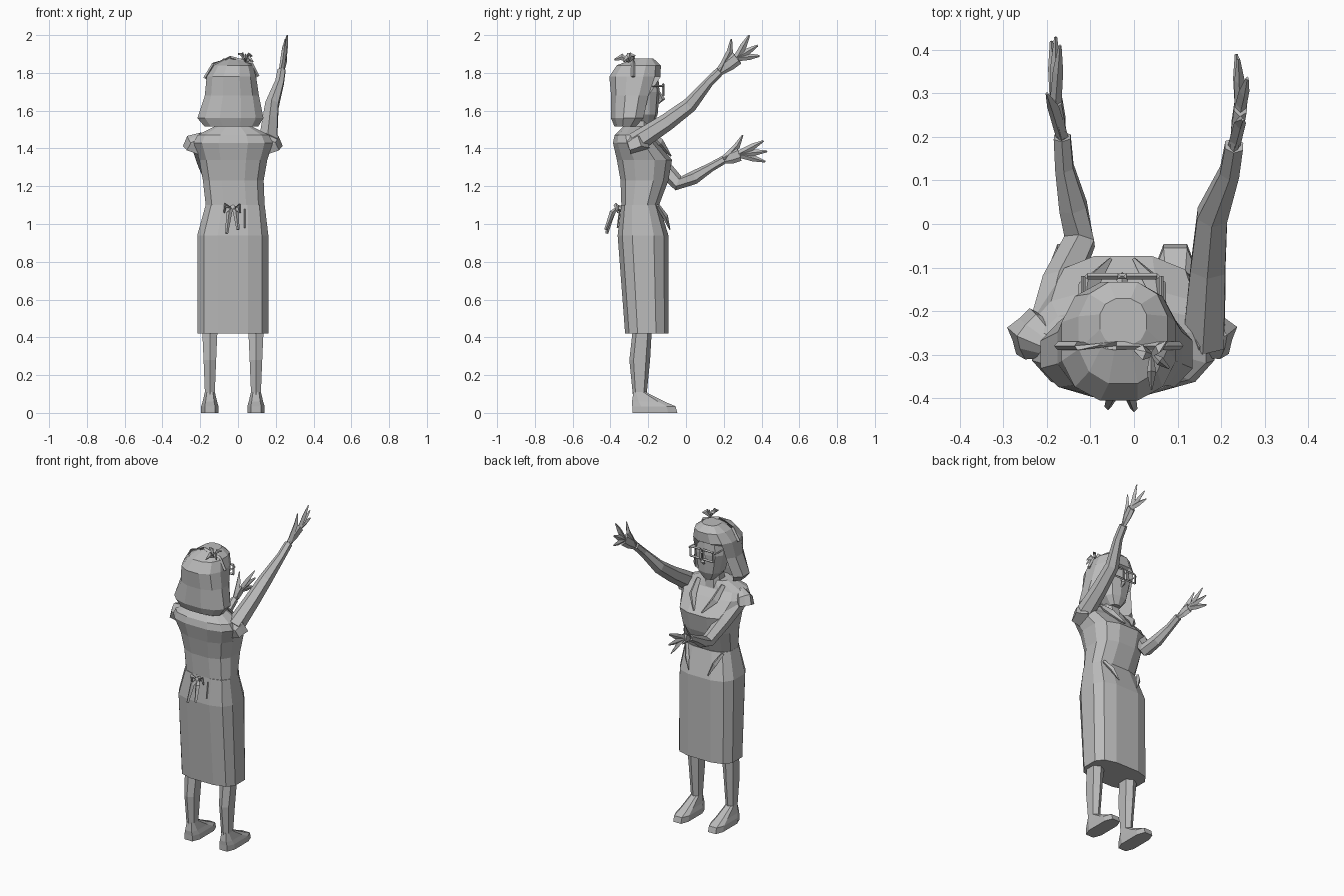
import bpy
import bmesh
import math
from mathutils import Vector

default_cube = bpy.data.objects.get("Cube")
if default_cube:
    bpy.data.objects.remove(default_cube, do_unlink=True)

UNIT = 0.01          # all lengths below are in hundredths
MIDDLE = -2.7        # the body's own centre line

grey = bpy.data.materials.new("plain grey")
grey.use_nodes = True
grey.diffuse_color = (0.5, 0.5, 0.5, 1)
grey.node_tree.nodes["Principled BSDF"].inputs["Base Color"].default_value = grey.diffuse_color


def skin_rings(name, rings):
    """Join a list of equal rings of points into a closed, flat shaded object."""
    mesh = bmesh.new()
    loops = [[mesh.verts.new(Vector(point) * UNIT) for point in ring] for ring in rings]
    sides = len(loops[0])
    for lower, upper in zip(loops, loops[1:]):
        for i in range(sides):
            j = (i + 1) % sides
            mesh.faces.new((lower[i], lower[j], upper[j], upper[i]))
    mesh.faces.new(loops[0])
    mesh.faces.new(loops[-1])
    bmesh.ops.recalc_face_normals(mesh, faces=mesh.faces)
    data = bpy.data.meshes.new(name)
    mesh.to_mesh(data)
    mesh.free()
    data.materials.append(grey)
    part = bpy.data.objects.new(name, data)
    bpy.context.collection.objects.link(part)
    return part


def loft(name, sections, sides=12, squareness=0.75, notch_below=None):
    """Stack rounded box sections given as height, low x, high x, back y, front y."""
    rings = []
    for height, low, high, back, front in sections:
        ring = []
        for i in range(sides):
            angle = math.tau * (i + 0.5) / sides
            across, along = math.cos(angle), math.sin(angle)
            x = math.copysign(abs(across) ** squareness, across)
            y = math.copysign(abs(along) ** squareness, along)
            if notch_below and height < notch_below and along > 0.9:
                x, y = x * 1.6, -0.2
            ring.append(((low + high) / 2 + x * (high - low) / 2,
                         (back + front) / 2 + y * (front - back) / 2, height))
        rings.append(ring)
    return skin_rings(name, rings)


def tube(name, path, radii, sides=6, flat=1.0, jagged=0.0):
    """Sweep a polygon along a path; flat squashes it across the x direction."""
    points = [Vector(point) for point in path]
    rings = []
    for k, point in enumerate(points):
        heading = points[min(k + 1, len(points) - 1)] - points[max(k - 1, 0)]
        wide = heading.cross(Vector((1, 0, 0.05))).normalized()
        thin = wide.cross(heading).normalized()
        ring = []
        for i in range(sides):
            angle = math.tau * i / sides
            shift = wide * math.cos(angle) + thin * math.sin(angle) * flat
            spike = 1 + jagged * (i % 2) * k
            ring.append(point + shift * radii[k] * spike)
        rings.append(ring)
    return skin_rings(name, rings)


def mirrored(path):
    return [(2 * MIDDLE - x, y, z) for x, y, z in path]


# Dress: skirt, bodice with bust and shoulder yoke
loft("skirt", [(42, -22, 16.5, -32.5, -9), (94, -22, 16.5, -36.5, -9),
               (110, -17.5, 14.5, -34.5, -14)], squareness=0.65)
loft("bodice", [(110, -17.5, 14.5, -34.5, -14), (123, -19, 14, -35, -9),
                (134, -21, 16, -37, -7), (143, -24, 19, -39, -15),
                (147, -22, 17, -38, -19), (152, -12, 7, -33, -21)])

# Head, neck and bobbed hair that opens around the face
loft("neck", [(147, -9, 3, -31, -19), (160, -7, 2, -30, -20)], sides=8)
loft("face", [(153, -6, 1, -27, -17), (158, -10, 5, -30, -15),
              (170, -13, 7, -32, -14), (182, -11, 5, -32, -15)], sides=10)
loft("hair", [(151.5, -18, 11, -38, -25), (156, -22, 14, -40, -20),
              (168, -18, 11.5, -40, -17), (178, -17, 10, -41, -13),
              (184, -13, 8, -37, -13), (187.5, -8, 3, -28, -17)],
     squareness=0.85, notch_below=175)
tube("nose", [(MIDDLE, -15, 171), (MIDDLE, -12.5, 166), (MIDDLE, -14.5, 164)],
     [0.5, 1.5, 0.5], sides=4)

# Headband and its small bow
tube("headband", [(-17.5, -28, 177), (-13, -28, 184.5), (-4, -28, 188),
                  (7, -28, 185), (10.5, -28, 178)], [1] * 5, sides=4)
for name, tip in {"front_loop": (7.5, -27, 189), "outer_loop": (8, -33, 186),
                  "back_loop": (4, -38, 187), "inner_loop": (0, -29, 190)}.items():
    middle = (Vector(tip) + Vector((4, -30, 187))) / 2 + Vector((0, 0, 1.5))
    tube("hair_bow_" + name, [(4, -30, 186), middle, tip], [0.6, 1.8, 0.4], sides=4, flat=0.6)

# Glasses: two square rims, a bridge and side arms
for side in (-1, 1):
    centre = MIDDLE + side * 4.5
    corners = [(centre + a * 3.5, -12, 171 + b * 3)
               for a, b in ((-1, -1), (1, -1), (1, 1), (-1, 1))]
    for i, corner in enumerate(corners):
        tube("glasses_rim", [corner, corners[(i + 1) % 4]], [0.7, 0.7], sides=4)
    temple = MIDDLE + side * 9
    tube("glasses_arm", [(temple, -12, 173), (temple, -22, 173)], [0.5, 0.5], sides=4)
tube("glasses_bridge", [(MIDDLE - 1, -12, 172), (MIDDLE + 1, -12, 172)], [0.6, 0.6], sides=4)

# Legs and shoes
for side, label in ((-1, "right"), (1, "left")):
    x = MIDDLE + side * 12.2
    loft(label + "_leg", [(8, x - 2.8, x + 2.8, -28, -21),
                          (28, x - 3.7, x + 3.7, -30, -19),
                          (46, x - 4.6, x + 4.6, -28, -18)], sides=6)
    loft(label + "_shoe", [(0, x - 4.8, x + 4.8, -29, -4),
                           (3.5, x - 4.8, x + 4.8, -29, -5),
                           (6, x - 4, x + 4, -29, -11),
                           (11, x - 2.8, x + 2.8, -28, -21)], sides=8, squareness=0.6)


# Arms, each with a thin palm, three fingers and a thumb
def arm(label, path, radii, palm_end, fingertips, thumb_tip):
    tube(label + "_arm", path, radii)
    wrist, palm = Vector(path[-1]), Vector(palm_end)
    knuckle = (wrist + palm) / 2
    tube(label + "_palm", [wrist, knuckle, palm], [radii[-1], 3.6, 3.8], flat=0.45)
    for tip in fingertips:
        root = palm + (Vector(tip) - palm) * 0.1
        middle = root.lerp(Vector(tip), 0.5)
        tube(label + "_finger", [knuckle, root, middle, tip],
             [1.5, 1.9, 1.7, 0.5], sides=4, flat=0.7)
    bend = knuckle.lerp(Vector(thumb_tip), 0.5)
    tube(label + "_thumb", [wrist, bend, thumb_tip], [1.8, 1.7, 0.4], sides=4, flat=0.8)


arm("left", [(16, -27, 143), (17, -10, 154), (18, 2, 163), (22, 12, 175), (23, 18, 181)],
    [5.5, 4.6, 4, 2.6, 2.4], (24.5, 27, 188),
    [(26, 33.5, 200), (24, 38, 194.5), (23.5, 39, 189)], (25, 24, 198))
arm("right", [(-20, -26, 142), (-17, -14, 132), (-12.5, -4, 121.5),
              (-14, 4, 124.5), (-16, 13, 130), (-16.5, 20, 134)],
    [5, 4.6, 4, 3.6, 2.4, 2.2], (-18, 28, 137),
    [(-17, 41, 144), (-18, 43, 138.5), (-19, 42, 133)], (-20, 30, 147))

# Ruffled cap sleeves
sleeve_path = [(13, -28, 146), (17, -26, 143), (18.5, -25, 139)]
tube("left_sleeve", sleeve_path, [3, 5, 4.5], sides=10, jagged=0.15)
tube("right_sleeve", mirrored(sleeve_path), [3, 5, 4.5], sides=10, jagged=0.15)

# Collar lapels and pointed waist flaps on the front of the dress
lapel = [(6, -21, 150), (5, -14, 143), (0, -8, 136)]
flap = [(10, -15, 110), (7, -11, 104), (4, -8.5, 97)]
for label, path, radii in (("lapel", lapel, [1.5, 2.4, 0.4]), ("waist_flap", flap, [1, 1.5, 0.3])):
    tube("left_" + label, path, radii, sides=4)
    tube("right_" + label, mirrored(path), radii, sides=4)

# Waist tie at the back: knot, loops and hanging tails
tube("tie_knot", [(MIDDLE, -34, 108), (MIDDLE, -37.5, 109)], [1.6, 1.4])
for label, end in (("right", (-6, -42, 95)), ("left", (0, -42.5, 97))):
    x = MIDDLE + (end[0] - MIDDLE) * 0.6
    tube(label + "_tie_tail", [(MIDDLE, -36, 109), (x, -39, 106), end],
         [0.6, 1.5, 0.8], sides=4)
    tube(label + "_tie_loop", [(MIDDLE, -36, 108), (2 * x - MIDDLE, -37, 110),
                               (2 * end[0] - x, -36, 106)], [0.5, 1.3, 0.4], sides=4)

# Short closure strip beside the tie
tube("closure_strip", [(3.5, -35, 108), (3.5, -36.3, 98)], [0.4, 0.4], sides=4)
